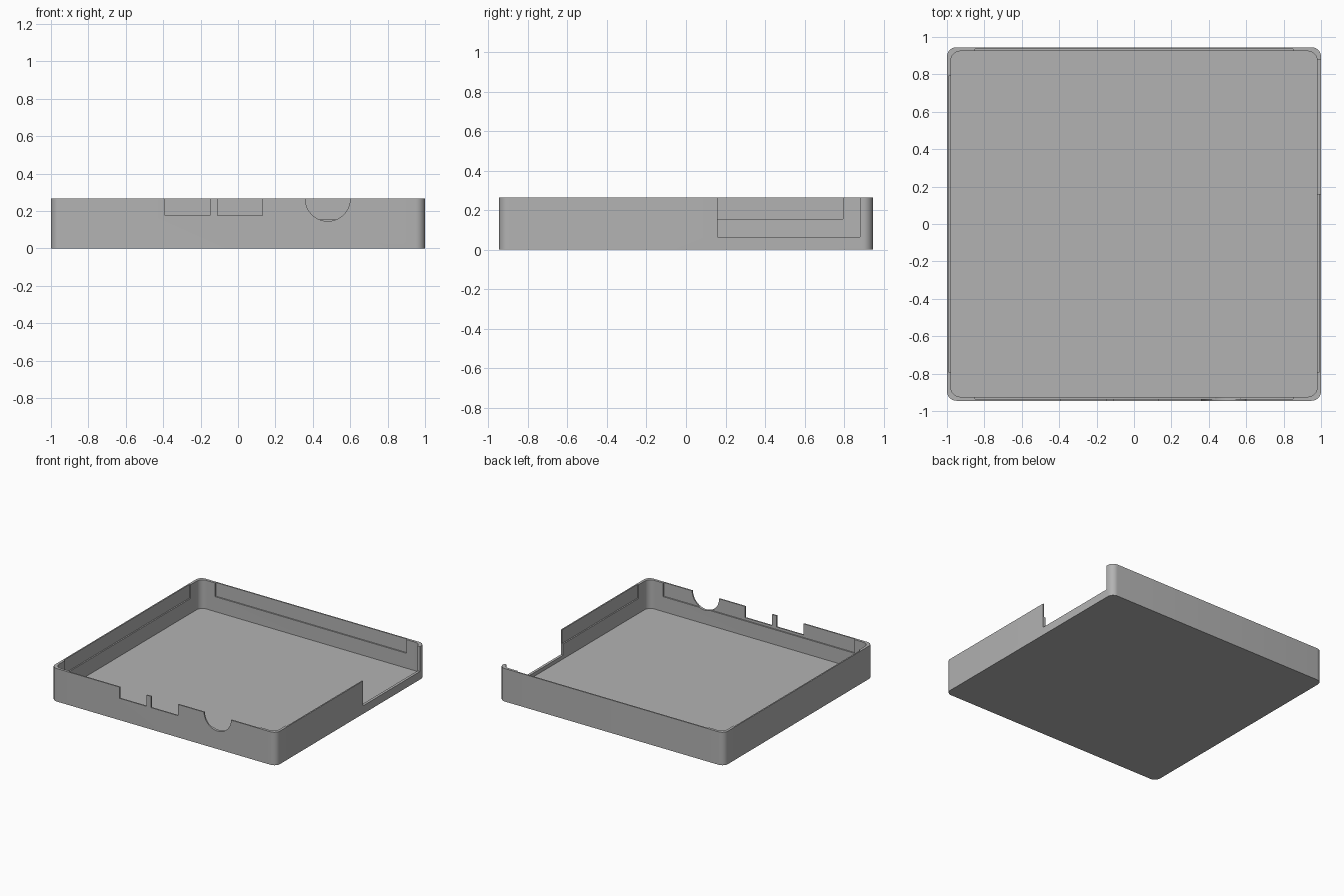
import bpy
import bmesh
from math import sin, cos, pi

cube = bpy.data.objects.get("Cube")
if cube:
    bpy.data.objects.remove(cube, do_unlink=True)

HX, HY, TOP = 1.0, 0.945, 0.265     # outer half sizes and height
WALL, FLOOR, RADIUS = 0.021, 0.035, 0.05
LEDGE = 0.155                       # bottom of the lid recesses
OVER = 0.1                          # how far cutters overshoot

grey = bpy.data.materials.new("grey plastic")
grey.use_nodes = True
colour = (0.45, 0.45, 0.45, 1)
grey.diffuse_color = colour
grey.node_tree.nodes["Principled BSDF"].inputs["Base Color"].default_value = colour


def new_object(name, bm):
    bmesh.ops.recalc_face_normals(bm, faces=bm.faces)
    mesh = bpy.data.meshes.new(name)
    bm.to_mesh(mesh)
    bm.free()
    mesh.materials.append(grey)
    obj = bpy.data.objects.new(name, mesh)
    bpy.context.collection.objects.link(obj)
    return obj


def prism(name, outline, depth):
    """Extrude a closed outline along a vector."""
    bm = bmesh.new()
    face = bm.faces.new([bm.verts.new(p) for p in outline])
    side = bmesh.ops.extrude_face_region(bm, geom=[face])["geom"]
    bmesh.ops.translate(bm, vec=depth,
                        verts=[v for v in side if isinstance(v, bmesh.types.BMVert)])
    return new_object(name, bm)


def rounded_block(name, hx, hy, z0, z1, steps=8):
    outline = []
    for q, (sx, sy) in enumerate([(1, 1), (-1, 1), (-1, -1), (1, -1)]):
        for i in range(steps + 1):
            a = (q + i / steps) * pi / 2
            outline.append((sx * (hx - RADIUS) + RADIUS * cos(a),
                            sy * (hy - RADIUS) + RADIUS * sin(a), z0))
    return prism(name, outline, (0, 0, z1 - z0))


def box(name, x0, x1, y0, y1, z0):
    outline = [(x0, y0, z0), (x1, y0, z0), (x1, y1, z0), (x0, y1, z0)]
    return prism(name, outline, (0, 0, TOP + OVER - z0))


def cut(target, cutter):
    mod = target.modifiers.new("cut", "BOOLEAN")
    mod.operation = "DIFFERENCE"
    mod.solver = "EXACT"
    mod.object = cutter
    bpy.context.view_layer.objects.active = target
    bpy.ops.object.modifier_apply(modifier=mod.name)
    bpy.data.objects.remove(cutter, do_unlink=True)


# Tray body with hollow interior
tray = rounded_block("open_tray", HX, HY, 0, TOP)
cut(tray, rounded_block("hollow", HX - WALL, HY - WALL, FLOOR, TOP + OVER))

# Shallow recesses inside the four walls for the lid
half = WALL / 2
cut(tray, box("lid_recess_x", half - HX, HX - half, -0.795, 0.795, LEDGE))
cut(tray, box("lid_recess_y", -0.85, 0.85, half - HY, HY - half, LEDGE))

# Two square port openings in the front wall
for x in (-0.39, -0.11):
    cut(tray, box("port_cutter", x, x + 0.24, -HY - OVER, -HY + OVER, 0.175))

# Round jack opening in the front wall
circle = [(0.48 + 0.12 * cos(i * pi / 24), -HY - OVER, TOP + 0.12 * sin(i * pi / 24))
          for i in range(48)]
cut(tray, prism("jack_cutter", circle, (0, 2 * OVER, 0)))

# Wide side opening
cut(tray, box("side_cutter", HX - OVER, HX + OVER, 0.16, 0.88, 0.065))

# Smooth corners with crisp edges
bpy.ops.object.select_all(action="DESELECT")
tray.select_set(True)
bpy.context.view_layer.objects.active = tray
bpy.ops.object.shade_smooth_by_angle(angle=pi / 6)
